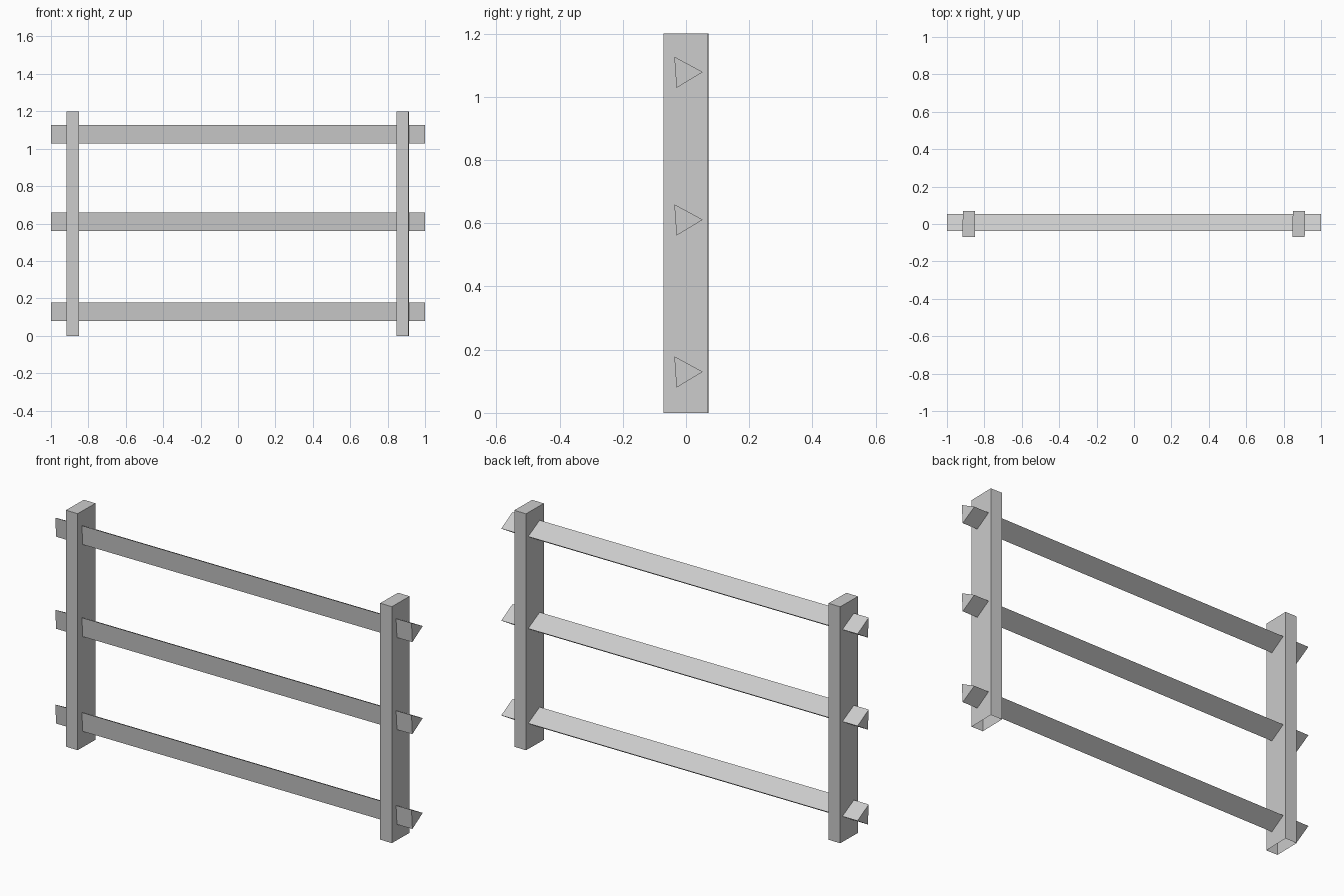
import bpy, bmesh
from math import radians
from mathutils import Matrix

if "Cube" in bpy.data.objects:
    bpy.data.objects.remove(bpy.data.objects["Cube"])


def prism(name, profile, direction, open_start=False):
    """Extrude a closed profile along a direction vector."""
    bm = bmesh.new()
    base = bm.faces.new([bm.verts.new(p) for p in profile])
    ext = bmesh.ops.extrude_face_region(bm, geom=[base], use_keep_orig=True)
    bmesh.ops.translate(bm, vec=direction,
                        verts=[g for g in ext["geom"] if isinstance(g, bmesh.types.BMVert)])
    bmesh.ops.recalc_face_normals(bm, faces=bm.faces)
    if open_start:
        bmesh.ops.delete(bm, geom=[base], context='FACES_ONLY')
    mesh = bpy.data.meshes.new(name)
    bm.to_mesh(mesh)
    bm.free()
    obj = bpy.data.objects.new(name, mesh)
    bpy.context.collection.objects.link(obj)
    return obj


# upright posts, open underneath
W, D, H = 0.033, 0.070, 1.2
for side, x in (("left", -0.883), ("right", 0.881)):
    post = prism(side + "_post", [(-W, -D, 0), (W, -D, 0), (W, D, 0), (-W, D, 0)],
                 (0, 0, H), open_start=True)
    post.data.transform(Matrix.Translation((x, 0, 0)) @ Matrix.Rotation(radians(-1), 4, 'Z'))

# split triangular rails passing through the posts
for label, z in (("lower", 0.130), ("middle", 0.611), ("upper", 1.078)):
    prism(label + "_rail",
          [(-1, -0.037, z + 0.049), (-1, -0.030, z - 0.050), (-1, 0.053, z)], (2, 0, 0))
